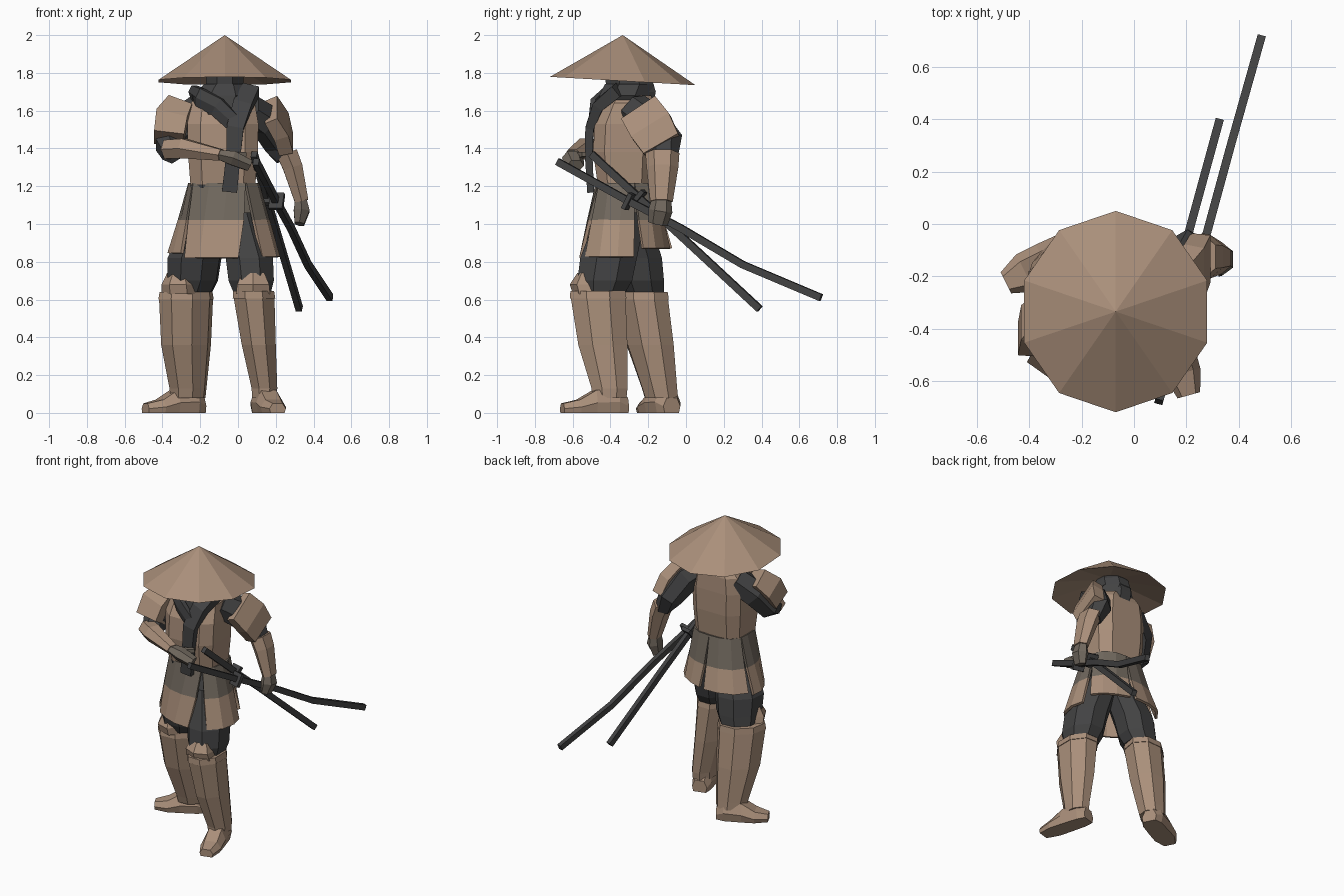
import bpy, bmesh, math
from mathutils import Vector

if "Cube" in bpy.data.objects:
    bpy.data.objects.remove(bpy.data.objects["Cube"])


def material(name, rgb):
    m = bpy.data.materials.new(name)
    m.use_nodes = True
    m.diffuse_color = (*rgb, 1)
    m.node_tree.nodes["Principled BSDF"].inputs["Base Color"].default_value = (*rgb, 1)
    return m


TAN = material("tan", (0.40, 0.275, 0.195))
DARK = material("charcoal", (0.055, 0.055, 0.056))
GREY = material("warm grey", (0.165, 0.139, 0.112))


def finish(name, bm, *mats):
    bmesh.ops.recalc_face_normals(bm, faces=bm.faces)
    me = bpy.data.meshes.new(name)
    bm.to_mesh(me)
    bm.free()
    for m in mats:
        me.materials.append(m)
    ob = bpy.data.objects.new(name, me)
    bpy.context.collection.objects.link(ob)
    return ob


def skin(name, rings, mat):
    """Join a list of equal-length point rings and cap both ends."""
    bm = bmesh.new()
    vs = [[bm.verts.new(p) for p in r] for r in rings]
    n = len(vs[0])
    for a, b in zip(vs, vs[1:]):
        for i in range(n):
            bm.faces.new((a[i], a[(i + 1) % n], b[(i + 1) % n], b[i]))
    bm.faces.new(vs[0])
    bm.faces.new(vs[-1])
    return finish(name, bm, mat)


def polygon(n, corner=0.0):
    """Unit polygon; a larger corner value makes an octagon boxier."""
    pts = []
    for i in range(n):
        a = math.tau * (i + .5) / n
        pts.append([math.copysign(max(abs(v), corner), v)
                    for v in (math.cos(a) / math.cos(math.pi / n),
                              math.sin(a) / math.cos(math.pi / n))])
    return pts


def stack(name, sections, mat, sides=8, corner=0.0, yaw=0):
    """Horizontal rings given as (x, y, z, half width, half depth), turned by yaw degrees."""
    cy, sy = math.cos(math.radians(yaw)), math.sin(math.radians(yaw))
    return skin(name, [[(x + rx * c * cy - ry * s * sy, y + rx * c * sy + ry * s * cy, z)
                        for c, s in polygon(sides, corner)]
                       for x, y, z, rx, ry in sections], mat)


def limb(name, sections, mat, ref=(1, 0, 0), sides=6):
    """Rings square to a path: (x, y, z, radius along ref, radius across)."""
    pts = [Vector(s[:3]) for s in sections]
    rings = []
    for i, (p, s) in enumerate(zip(pts, sections)):
        d = (pts[min(i + 1, len(pts) - 1)] - pts[max(i - 1, 0)]).normalized()
        a = Vector(ref)
        a = (a - d * a.dot(d)).normalized()
        b = d.cross(a)
        rings.append([p + a * s[3] * c + b * s[4] * t for c, t in polygon(sides)])
    return skin(name, rings, mat)


def shoe(name, heel, toe, sections):
    """Sections along the sole: (fraction, half width, height)."""
    h, t = Vector((*heel, 0)), Vector((*toe, 0))
    side = (t - h).normalized().cross(Vector((0, 0, 1)))
    shape = [(-.85, 0), (.85, 0), (1, .45), (.6, 1), (-.6, 1), (-1, .45)]
    skin(name, [[h.lerp(t, f) + side * w * u + Vector((0, 0, ht * v)) for u, v in shape]
                for f, w, ht in sections], TAN)


# Straw hat: ten-sided cone tipped back, hollow underneath
bm = bmesh.new()
rim = [bm.verts.new((-0.07 + 0.368 * math.sin(a), -0.335 - 0.385 * math.cos(a),
                     1.757 + 0.022 * math.cos(a))) for a in [math.tau * i / 10 for i in range(10)]]
for apex in ((-0.07, -0.335, 2.0), (-0.07, -0.335, 1.86)):
    v = bm.verts.new(apex)
    for i in range(10):
        bm.faces.new((rim[i], rim[(i + 1) % 10], v))
finish("straw_hat", bm, TAN)

# Head, collar and scarf
stack("head", [(-0.07, -0.29, 1.60, .09, .11), (-0.07, -0.29, 1.70, .10, .13),
               (-0.07, -0.31, 1.80, .10, .12), (-0.07, -0.32, 1.86, .07, .08)], DARK)
stack("collar", [(-0.09, -0.34, 1.58, .12, .14), (-0.08, -0.325, 1.68, .165, .135),
                 (-0.07, -0.30, 1.74, .11, .13)], DARK)
limb("scarf_right_fold", [(-0.235, -0.31, 1.70, .035, .025), (-0.20, -0.42, 1.67, .05, .025),
                          (-0.11, -0.48, 1.62, .05, .025), (-0.03, -0.495, 1.54, .045, .02)],
     DARK, ref=(0, 0, 1))
limb("scarf_tail", [(0.07, -0.36, 1.71, .045, .035), (0.025, -0.46, 1.63, .05, .03),
                    (-0.015, -0.51, 1.51, .045, .022), (-0.025, -0.515, 1.36, .038, .02),
                    (-0.045, -0.505, 1.17, .04, .018)], DARK, sides=4)

# Torso and belt
stack("torso", [(-0.08, -0.325, 1.21, .172, .142), (-0.08, -0.33, 1.38, .185, .162),
                (-0.08, -0.325, 1.53, .188, .158), (-0.08, -0.30, 1.64, .17, .128),
                (-0.08, -0.29, 1.68, .13, .105)], TAN, corner=.63)
stack("belt", [(-0.08, -0.325, 1.19, .170, .140), (-0.08, -0.325, 1.212, .172, .142)],
      DARK, corner=.63)


# Flared skirt panels: grey above, tan below, drawn in at the front right and back left
def skirt_panel(name, a0, a1, hem, in0, in1):
    bm = bmesh.new()
    levels = [(1.215, .180, .150, 0, 0), (1.02, .235, .195, .5, .2), (hem, .29, .238, 1, .36)]
    cols, grid = 3, []
    for z, rx, ry, gap, skew in levels:
        row = []
        start, end = a0 + in0 * gap, a1 - in1 * gap
        for i in range(cols + 1):
            a = math.radians(start + (end - start) * i / cols)
            c, s = math.cos(a), math.sin(a)
            k = (abs(c) ** 3 + abs(s) ** 3) ** (-1 / 3) * (1 - skew * max(c * s, 0))
            row.append(bm.verts.new((-0.075 + rx * k * c, -0.32 + ry * k * s, z)))
        grid.append(row)
    for j in range(2):
        for i in range(cols):
            f = bm.faces.new((grid[j][i], grid[j][i + 1], grid[j + 1][i + 1], grid[j + 1][i]))
            f.material_index = j
    ob = finish(name, bm, GREY, TAN)
    mod = ob.modifiers.new("thickness", "SOLIDIFY")
    mod.thickness = 0.018
    mod.offset = 0


skirt_panel("skirt_front", -142, -55, .82, 2, 20)
skirt_panel("skirt_left", -55, 17, .825, 3, 6)
skirt_panel("skirt_back_left", 17, 88, .87, 7, 4)
skirt_panel("skirt_back_right", 88, 155, .87, 4, 4)
skirt_panel("skirt_right", 155, 218, .845, 5, 4)

# Trousers
stack("left_trouser", [(0.00, -0.34, 1.06, .11, .13), (0.06, -0.41, .82, .125, .15),
                       (0.07, -0.43, .70, .12, .145), (0.075, -0.44, .64, .10, .12)], DARK)
stack("right_trouser", [(-0.15, -0.32, 1.06, .12, .11), (-0.23, -0.27, .82, .15, .125),
                        (-0.24, -0.25, .70, .14, .118), (-0.255, -0.235, .64, .125, .105)],
      DARK, yaw=45)

# Shin guards with top bands
stack("left_shin", [(0.14, -0.405, .08, .065, .09), (0.14, -0.405, .13, .068, .095),
                    (0.11, -0.44, .36, .09, .13), (0.085, -0.465, .61, .108, .145)], TAN)
stack("left_shin_band", [(0.085, -0.465, .605, .113, .15), (0.083, -0.467, .645, .108, .145)], TAN)
stack("right_shin", [(-0.265, -0.13, .08, .095, .08), (-0.265, -0.14, .13, .10, .085),
                     (-0.275, -0.19, .36, .137, .108), (-0.275, -0.23, .60, .148, .118)],
      TAN, yaw=42)
stack("right_shin_band", [(-0.275, -0.23, .60, .152, .122), (-0.275, -0.23, .64, .145, .117)],
      TAN, yaw=42)

# Knee caps
for name, x, y, yaw in (("left_knee_cap", 0.08, -0.53, 0), ("right_knee_cap", -0.315, -0.31, -40)):
    stack(name, [(x, y, .63, .09, .06), (x, y - .01, .68, .085, .065),
                 (x, y, .74, .06, .04)], TAN, sides=6, yaw=yaw)

# Shoes
shoe("left_shoe", (0.115, -0.315), (0.21, -0.655),
     [(0, .05, .08), (.15, .065, .13), (.5, .07, .12), (.75, .07, .07), (1, .045, .05)])
shoe("right_shoe", (-0.19, -0.075), (-0.49, -0.225),
     [(0, .05, .08), (.15, .075, .13), (.5, .08, .12), (.75, .08, .07), (1, .045, .05)])

# Left arm, hanging down by the swords
limb("left_sleeve", [(0.06, -0.28, 1.61, .065, .08), (0.14, -0.21, 1.55, .075, .09),
                     (0.205, -0.11, 1.43, .065, .085), (0.25, -0.12, 1.35, .05, .065)], DARK)
limb("left_shoulder_guard", [(0.175, -0.245, 1.605, .036, .108), (0.23, -0.185, 1.515, .04, .118),
                             (0.255, -0.13, 1.42, .038, .105)], TAN, sides=4)
limb("left_forearm", [(0.26, -0.125, 1.375, .055, .078), (0.29, -0.125, 1.30, .052, .073),
                      (0.337, -0.13, 1.12, .036, .052)], TAN)
limb("left_hand", [(0.333, -0.13, 1.13, .03, .045), (0.337, -0.135, 1.07, .042, .055),
                   (0.325, -0.15, 1.0, .025, .045)], GREY)

# Right arm, bent across the chest
limb("right_sleeve", [(-0.20, -0.27, 1.61, .07, .08), (-0.31, -0.33, 1.52, .08, .085),
                      (-0.365, -0.41, 1.41, .07, .075), (-0.35, -0.48, 1.37, .05, .05)], DARK)
limb("right_shoulder_guard", [(-0.305, -0.33, 1.62, .068, .065), (-0.35, -0.39, 1.545, .085, .08),
                              (-0.365, -0.445, 1.45, .08, .072)], TAN, sides=4)
limb("right_forearm", [(-0.375, -0.475, 1.395, .05, .055), (-0.29, -0.53, 1.40, .052, .06),
                       (-0.09, -0.60, 1.365, .03, .04)], TAN, ref=(0, 0, 1))
limb("right_hand", [(-0.10, -0.598, 1.367, .025, .035), (-0.03, -0.60, 1.35, .038, .05),
                    (0.06, -0.585, 1.31, .03, .04)], GREY, ref=(0, 0, 1))
limb("right_thumb", [(-0.03, -0.57, 1.36, .018, .018), (0.04, -0.54, 1.37, .012, .012)],
     GREY, ref=(0, 0, 1), sides=4)

# Two sheathed swords with guards
for name, path, guard in (
        ("long_sword", [(0.095, -0.68, 1.33), (0.20, -0.31, 1.125), (0.28, -0.03, .98),
                        (0.37, 0.30, .785), (0.487, 0.715, .61)], (0.205, -0.305, 1.12)),
        ("short_sword", [(0.085, -0.50, 1.37), (0.15, -0.25, 1.14), (0.21, -0.03, .94),
                         (0.325, 0.39, .55)], (0.15, -0.25, 1.14))):
    limb(name, [(*p, .019, .016) for p in path], DARK, ref=(0, 0, 1), sides=4)
    d = (Vector(path[2]) - Vector(path[0])).normalized() * .012
    g = Vector(guard)
    limb(name + "_guard", [(*(g - d), .045, .038), (*(g + d), .045, .038)], DARK,
         ref=(0, 0, 1), sides=4)
